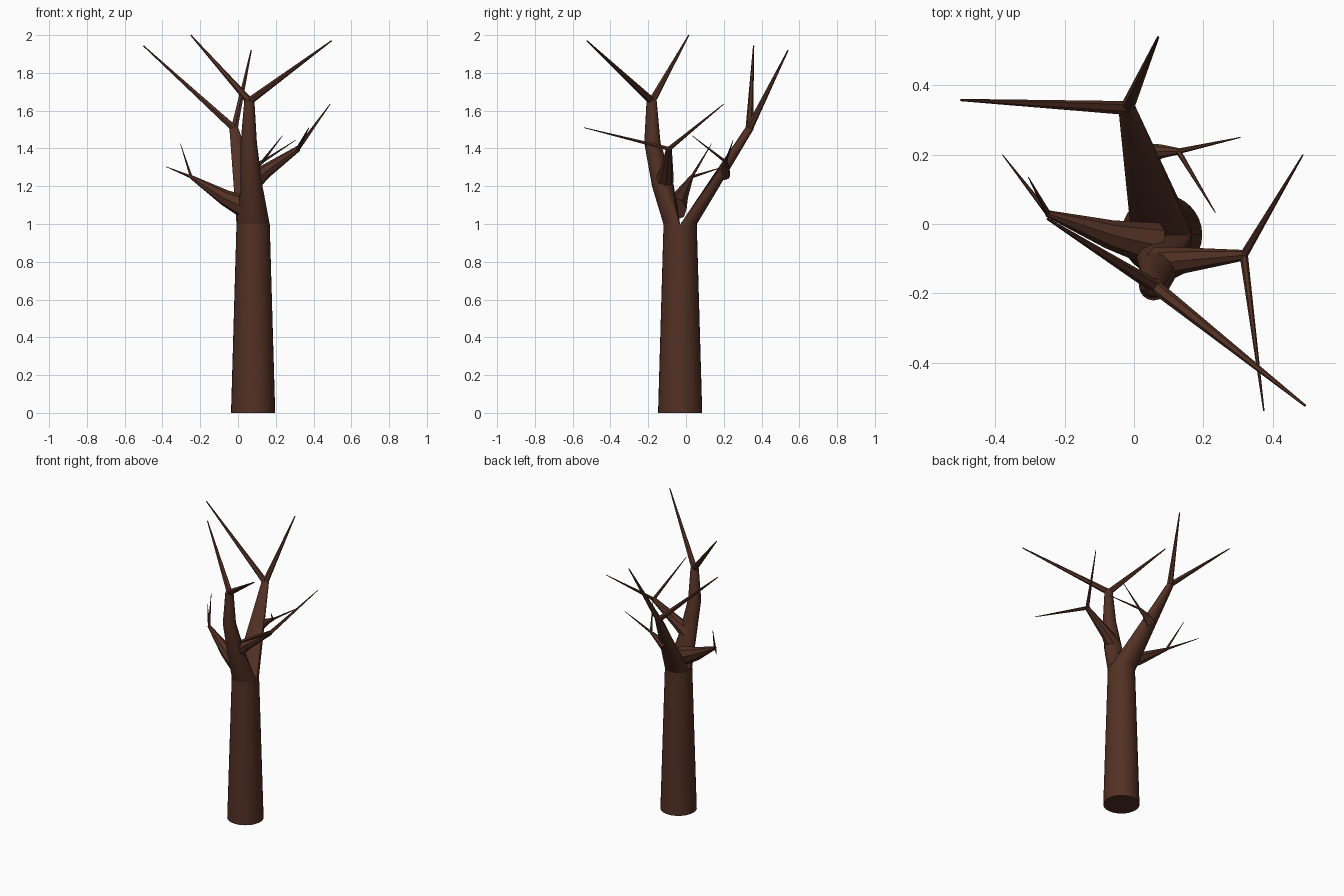
import bpy, bmesh, math
from mathutils import Vector

if "Cube" in bpy.data.objects:
    bpy.data.objects.remove(bpy.data.objects["Cube"])

bark = bpy.data.materials.new("bark")
bark.diffuse_color = (0.085, 0.03, 0.018, 1)
bark.use_nodes = True
bark.node_tree.nodes["Principled BSDF"].inputs["Base Color"].default_value = bark.diffuse_color


def ring_round(p, r, n, axis):
    """Circle of n points round p, square to axis."""
    axis = Vector(axis).normalized()
    u = Vector((0, 0, 1)).cross(axis)
    u = u.normalized() if u.length > 1e-3 else Vector((1, 0, 0))
    v = axis.cross(u)
    return [Vector(p) + r * (math.cos(a) * u + math.sin(a) * v)
            for a in (2 * math.pi * i / n for i in range(n))]


def loft(name, rings):
    bm = bmesh.new()
    loops = [[bm.verts.new(p) for p in ring] for ring in rings]
    n = len(loops[0])
    for a, b in zip(loops, loops[1:]):
        for i in range(n):
            j = (i + 1) % n
            bm.faces.new((a[i], a[j], b[j], b[i]))
    bm.faces.new(loops[0][::-1])
    bm.faces.new(loops[-1])
    bmesh.ops.recalc_face_normals(bm, faces=bm.faces[:])
    me = bpy.data.meshes.new(name)
    bm.to_mesh(me)
    bm.free()
    ob = bpy.data.objects.new(name, me)
    bpy.context.collection.objects.link(ob)
    me.materials.append(bark)
    bpy.ops.object.select_all(action='DESELECT')
    ob.select_set(True)
    bpy.context.view_layer.objects.active = ob
    bpy.ops.object.shade_smooth_by_angle(angle=math.radians(30))
    return ob


def tube(name, stations, n):
    """Tapered limb through (x, y, z, radius) stations."""
    pts = [Vector(s[:3]) for s in stations]
    rings = []
    for i, s in enumerate(stations):
        d = pts[min(i + 1, len(pts) - 1)] - pts[max(i - 1, 0)]
        rings.append(ring_round(pts[i], s[3], n, d))
    return loft(name, rings)


UP = (0, 0, 1)
CX, CY, R = 0.08, -0.031, 0.088

# Trunk
tube("trunk", [(CX, CY, 0, 0.117), (CX, CY, 1.0, R)], 32)


# Two leaders, each growing out of one half of the trunk top
def leader(name, side, stations):
    n = 16
    base = ring_round((CX, CY, 0.998), R, n, UP)
    for p in base:
        if (p.y - CY) * side < 0:
            p.y = CY
    rings = [base] + [ring_round(s[:3], s[3], n, UP) for s in stations]
    loft(name, rings)


leader("front_leader", -1, [(0.072, -0.122, 1.2, 0.058), (0.057, -0.178, 1.43, 0.043),
                            (0.06, -0.182, 1.65, 0.027), (0.06, -0.18, 1.665, 0.016)])
leader("back_leader", 1, [(-0.02, 0.332, 1.50, 0.025), (-0.02, 0.338, 1.518, 0.014)])

# Side branches
tube("left_branch", [(0.06, -0.06, 1.08, 0.065), (-0.07, -0.03, 1.14, 0.042),
                     (-0.25, 0.03, 1.25, 0.010)], 8)
tube("right_branch", [(0.07, -0.12, 1.22, 0.055), (0.14, -0.105, 1.275, 0.038),
                      (0.32, -0.09, 1.40, 0.015)], 8)
tube("back_branch", [(0.03, 0.20, 1.26, 0.035), (0.08, 0.21, 1.30, 0.020),
                     (0.13, 0.21, 1.33, 0.009)], 8)

# Forked twigs: start, base radius, two tips
forks = {
    "front": ((0.06, -0.18, 1.65), 0.020, [(-0.25, 0.015, 2.0), (0.495, -0.525, 1.97)]),
    "back": ((-0.02, 0.335, 1.505), 0.020, [(-0.50, 0.358, 1.943), (0.07, 0.54, 1.92)]),
    "right_branch": ((0.317, -0.09, 1.398), 0.012, [(0.488, 0.20, 1.635), (0.375, -0.54, 1.51)]),
    "left_branch": ((-0.248, 0.03, 1.249), 0.008, [(-0.38, 0.20, 1.303), (-0.305, 0.135, 1.425)]),
    "back_branch": ((0.128, 0.21, 1.329), 0.008, [(0.307, 0.25, 1.445), (0.235, 0.033, 1.467)]),
}
for part, (start, r, tips) in forks.items():
    for k, tip in enumerate(tips, 1):
        tube(f"{part}_twig_{k}", [(*start, r), (*tip, r * 0.17)], 6)
